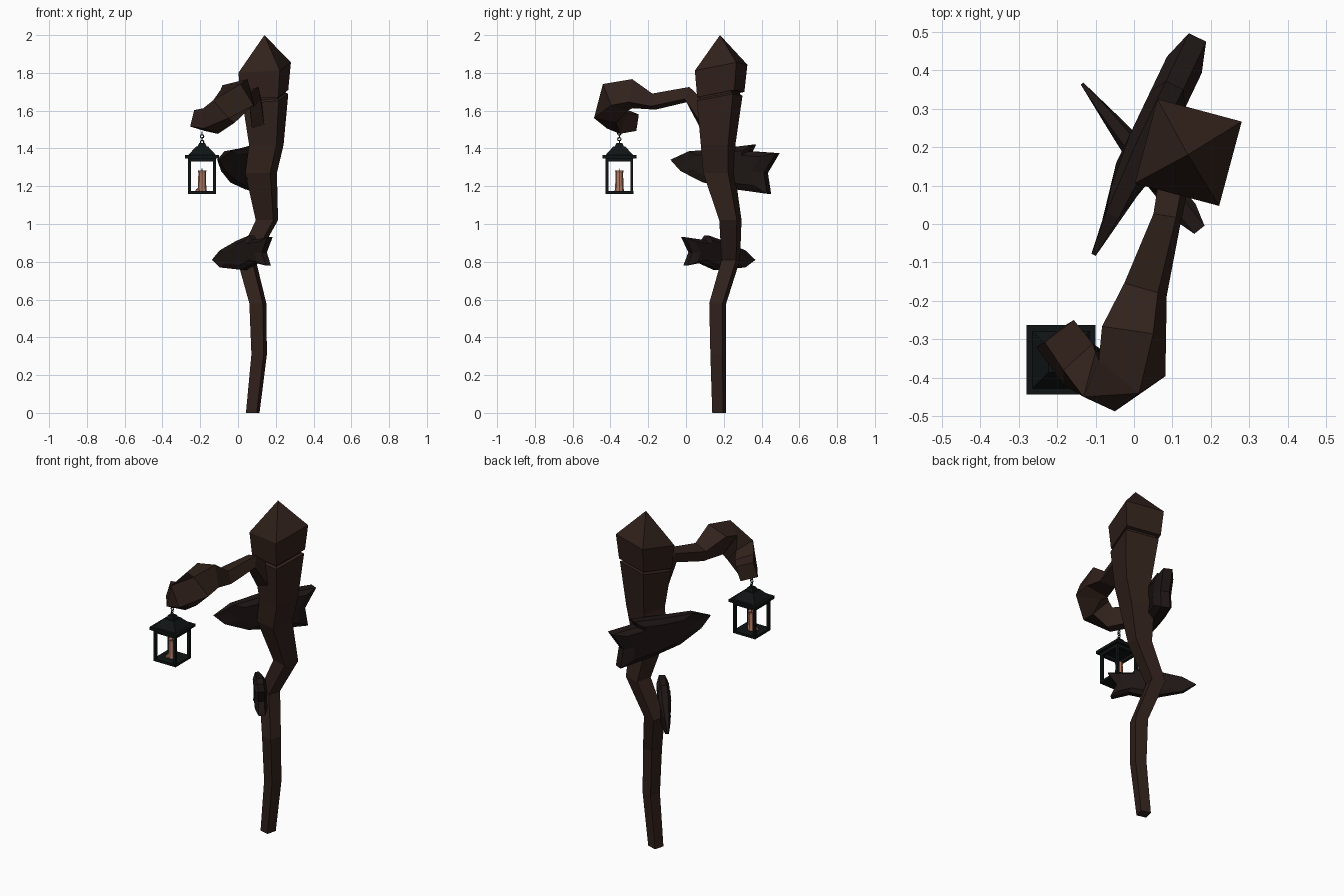
import bpy, bmesh, math
from mathutils import Vector, Matrix

if "Cube" in bpy.data.objects:
    bpy.data.objects.remove(bpy.data.objects["Cube"])


def material(name, rgb):
    m = bpy.data.materials.new(name)
    m.diffuse_color = (*rgb, 1)
    m.use_nodes = True
    m.node_tree.nodes["Principled BSDF"].inputs["Base Color"].default_value = m.diffuse_color
    return m


WOOD = material("dark_wood", (.03, .015, .011))
BARK = material("plank_wood", (.013, .008, .007))
IRON = material("black_iron", (.005, .007, .007))
WAX = material("wax", (.45, .2, .13))


def finish(name, bm, mat):
    bmesh.ops.recalc_face_normals(bm, faces=bm.faces)
    me = bpy.data.meshes.new(name)
    bm.to_mesh(me)
    bm.free()
    me.materials.append(mat)
    ob = bpy.data.objects.new(name, me)
    bpy.context.collection.objects.link(ob)
    return ob


def square(n=4, turn=-15):
    """Turned square scaled so that its extents are 1 x 1."""
    k = .5 / math.cos(math.radians(45 - abs(turn)))
    return [(k * math.cos(a), k * math.sin(a)) for a in
            (math.radians(45 + turn + 360 * i / n) for i in range(n))]


def loft(name, rings, mat):
    bm = bmesh.new()
    vs = [[bm.verts.new(p) for p in r] for r in rings]
    for a, b in zip(vs, vs[1:]):
        n = len(a)
        for i in range(n):
            j = (i + 1) % n
            if len(b) == 1:
                bm.faces.new((a[i], a[j], b[0]))
            else:
                bm.faces.new((a[i], a[j], b[j], b[i]))
    bm.faces.new(vs[0])
    if len(vs[-1]) > 1:
        bm.faces.new(vs[-1])
    return finish(name, bm, mat)


def flat_ring(z, cx, cy, s, tilt=0):
    return [(cx + s * x, cy + s * y, z + tilt * s * (.1 * x + .17 * y))
            for x, y in square()]


# crooked post, widening upward
loft("post", [flat_ring(*r) for r in [
    (0, .078, .175, .072), (.31, .112, .17, .082), (.58, .105, .168, .09),
    (.81, .045, .237, .098), (1.02, .153, .235, .118), (1.27, .122, .175, .168),
    (1.42, .15, .17, .183), (1.665, .145, .178, .242, 1),
    (1.675, .145, .178, .215, 1), (1.70, .145, .178, .215, 1)]], WOOD)

# pointed cap
loft("post_cap", [flat_ring(1.685, .141, .184, .25, 1),
                  flat_ring(1.828, .141, .186, .278, 1), [(.14, .18, 2)]], WOOD)

# curled arm: centre point, width, height
ARM = [((.105, .12, 1.55), .08, .13), ((.085, .01, 1.685), .075, .085),
       ((.03, -.17, 1.648), .115, .085), ((.0, -.285, 1.69), .17, .155),
       ((-.005, -.375, 1.67), .17, .17), ((-.075, -.41, 1.595), .15, .16),
       ((-.145, -.365, 1.545), .13, .14), ((-.205, -.285, 1.548), .12, .11)]
pts = [Vector(a[0]) for a in ARM]
rings = []
for i, (p, w, h) in enumerate(ARM):
    t = (pts[min(i + 1, len(pts) - 1)] - pts[max(i - 1, 0)]).normalized()
    side = t.cross(Vector((0, 0, 1))).normalized()
    up = side.cross(t)
    rings.append([pts[i] + side * (w * x) + up * (h * y) for x, y in square()])
loft("curled_arm", rings, WOOD)


# splintered planks: outline as (fraction from tip to torn end, height)
def plank(name, a, b, outline, thick):
    a, b = Vector((*a, 0)), Vector((*b, 0))
    nrm = (b - a).normalized().cross(Vector((0, 0, 1)))
    mt = sum(t for t, z in outline) / len(outline)
    mz = sum(z for t, z in outline) / len(outline)

    def ring(shrink, off):
        out = []
        for t, z in outline:
            o = off * min(1, .25 + 2.5 * max(t, 0))
            t, z = mt + (t - mt) * shrink, mz + (z - mz) * shrink
            out.append(a.lerp(b, t) + nrm * o + Vector((0, 0, z)))
        return out
    loft(name, [ring(.72, -thick), ring(1, -thick * .5),
                ring(1, thick * .5), ring(.72, thick)], BARK)


plank("upper_plank", (-.105, -.08), (.165, .485),
      [(0, 1.34), (.18, 1.385), (.5, 1.4), (.78, 1.42), (.75, 1.385),
       (1, 1.375), (.89, 1.27), (.92, 1.16), (.6, 1.185), (.32, 1.22),
       (.1, 1.28)], .05)
plank("lower_plank", (-.135, .365), (.17, -.015),
      [(0, .81), (.15, .86), (.45, .91), (.68, .94), (.72, .915), (1, .93),
       (.9, .85), (.97, .78), (.77, .795), (.55, .757), (.15, .77)], .034)

# lantern
LX, LY = -.19, -.353


def box(bm, c, s):
    bmesh.ops.create_cube(bm, size=1, matrix=Matrix.Translation(
        (LX + c[0], LY + c[1], c[2])) @ Matrix.Diagonal((*s, 1)))


bm = bmesh.new()
box(bm, (0, 0, 1.167), (.148, .148, .014))
for sx in (-1, 1):
    for sy in (-1, 1):
        box(bm, (sx * .066, sy * .066, 1.26), (.015, .015, .18))
    box(bm, (sx * .066, 0, 1.34), (.015, .147, .02))
    box(bm, (0, sx * .066, 1.34), (.147, .015, .02))
finish("lantern_frame", bm, IRON)


def lamp_ring(z, h):
    return [(LX + x * h, LY + y * h, z) for x, y in
            ((-1, -1), (1, -1), (1, 1), (-1, 1))]


loft("lantern_roof", [lamp_ring(z, h) for z, h in (
    (1.348, .09), (1.364, .09), (1.364, .074), (1.41, .032), (1.41, .024),
    (1.428, .016))], IRON)

# hanging chain
for i in range(4):
    bpy.ops.mesh.primitive_torus_add(
        major_segments=8, minor_segments=4, major_radius=.009, minor_radius=.003,
        location=(LX, LY, 1.434 + .015 * i),
        rotation=(math.pi / 2, 0, math.pi / 2 * (i % 2)))
    bpy.context.object.name = f"chain_link_{i + 1}"
    bpy.context.object.data.materials.append(IRON)


# candle, wax drip and wick
def rod(name, x, y, profile, mat, n=8):
    loft(name, [[(LX + x + r * math.cos(k * math.tau / n),
                  LY + y + r * math.sin(k * math.tau / n), z)
                 for k in range(n)] for z, r in profile], mat)


rod("candle", 0, 0, [(1.172, .025), (1.2, .022), (1.27, .02), (1.283, .023),
                     (1.275, .014)], WAX)
rod("wax_drip", -.022, -.012, [(1.172, .014), (1.183, .011), (1.188, .004)], WAX, 6)
rod("wick", 0, 0, [(1.27, .002), (1.295, .002)], IRON, 4)
